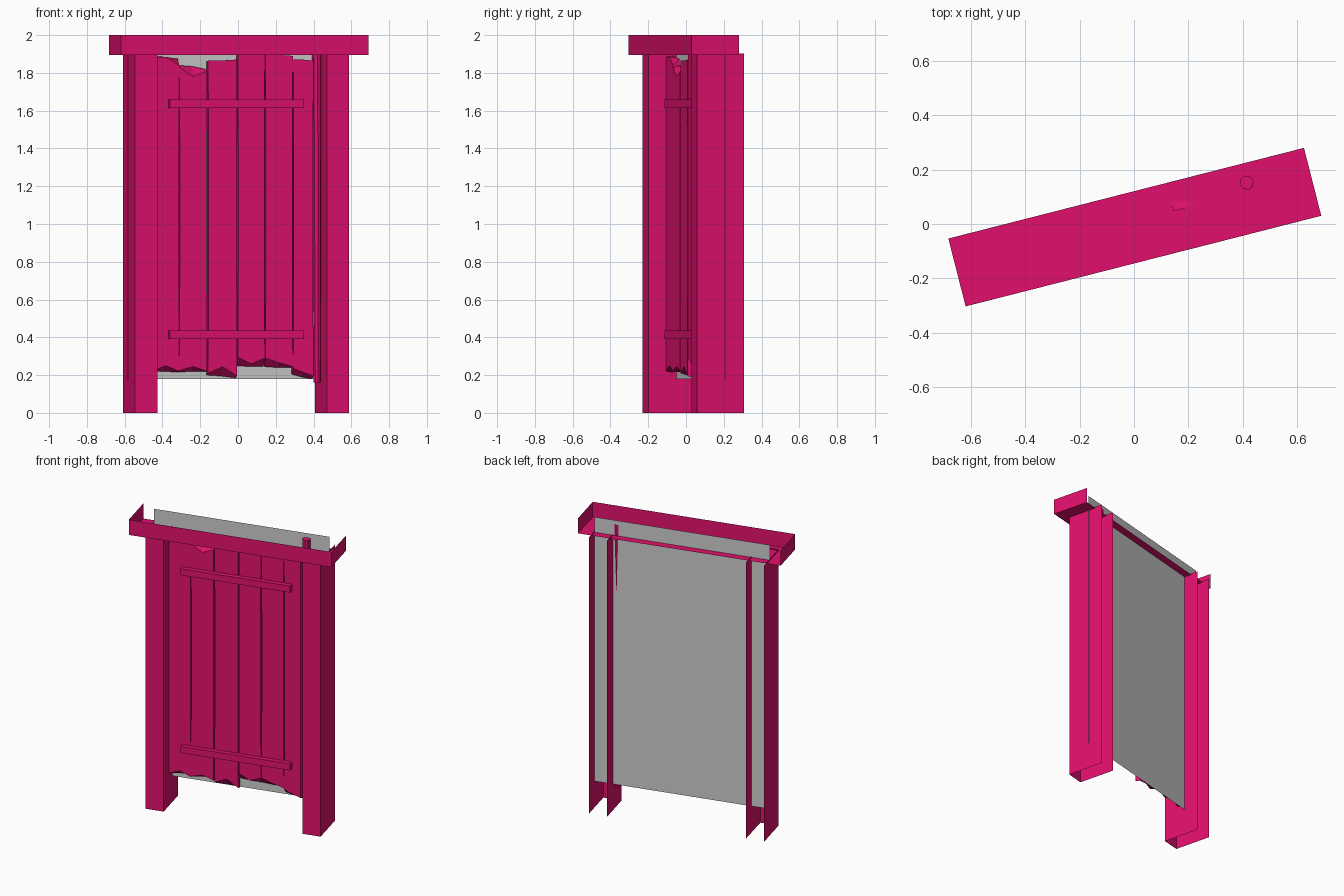
import bpy, bmesh, math
from mathutils import Matrix

if "Cube" in bpy.data.objects:
    bpy.data.objects.remove(bpy.data.objects["Cube"])

TURN = Matrix.Rotation(math.radians(14.3), 4, 'Z')   # whole door is turned about z

red = bpy.data.materials.new("crimson")
red.diffuse_color = (0.75, 0.005, 0.15, 1)
red.use_nodes = True
red.node_tree.nodes["Principled BSDF"].inputs["Base Color"].default_value = red.diffuse_color


def finish(name, bm, mat=red, fix=False):
    if fix:
        bmesh.ops.recalc_face_normals(bm, faces=bm.faces)
    me = bpy.data.meshes.new(name)
    bm.to_mesh(me)
    bm.free()
    if mat:
        me.materials.append(mat)
    ob = bpy.data.objects.new(name, me)
    ob.matrix_world = TURN
    bpy.context.collection.objects.link(ob)
    return ob


def box(name, lo, hi, drop=(), mat=red):
    """Box from two corners; drop lists the open sides."""
    bm = bmesh.new()
    v = [bm.verts.new((x, y, z)) for x in (lo[0], hi[0])
         for y in (lo[1], hi[1]) for z in (lo[2], hi[2])]
    sides = {"left": (0, 1, 3, 2), "right": (4, 6, 7, 5),
             "front": (0, 4, 5, 1), "back": (2, 3, 7, 6),
             "bottom": (0, 2, 6, 4), "top": (1, 5, 7, 3)}
    for key, idx in sides.items():
        if key not in drop:
            bm.faces.new([v[i] for i in idx])
    return finish(name, bm, mat)


def plank(name, u0, u1, low_front, low_back, top_front, top_back, waist=0.0):
    """Rough plank: three columns, jagged ends, slightly narrowed middle."""
    bm = bmesh.new()
    rings = []
    mid = (u0 + u1) / 2
    for t, w in ((0, 0), (0.35, waist), (0.7, waist), (1, 0)):
        us = (u0 + w, mid, u1 - w)
        ring = []
        for v, lows, tops, order in ((0.01, low_front, top_front, (0, 1, 2)),
                                     (0.045, low_back, top_back, (2, 1, 0))):
            for i in order:
                # inner rings are level, end rings follow the broken outline
                z = lows[i] if t == 0 else tops[i] if t == 1 else 0.2 + 1.68 * t
                ring.append(bm.verts.new((us[i], v, z)))
        rings.append(ring)
    for a, b in zip(rings, rings[1:]):
        for i in range(6):
            j = (i + 1) % 6
            bm.faces.new((a[i], a[j], b[j], b[i]))
    for r in (rings[0], rings[-1]):
        bm.faces.new((r[0], r[1], r[4], r[5]))
        bm.faces.new((r[1], r[2], r[3], r[4]))
    return finish(name, bm, fix=True)


# lintel: open on top and back
box("lintel", (-0.676, -0.141, 1.895), (0.676, 0.117, 2.0), ("top", "back"))

# posts: front and side walls only
for name, a, b in (("left_post", -0.585, -0.463), ("right_post", 0.463, 0.585)):
    box(name, (a, -0.088, 0), (b, 0.167, 1.903), ("top", "back", "bottom"))

# grey backing sheet
bm = bmesh.new()
bm.faces.new([bm.verts.new(p) for p in ((-0.587, 0.065, 0.18), (0.587, 0.065, 0.18),
                                        (0.587, 0.065, 2.0), (-0.587, 0.065, 2.0))])
finish("backing_sheet", bm, None)

# planks (back bottoms and tops run in left, middle, right order)
plank("plank_1", -0.47, -0.318, (0.22, 0.25, 0.22), (0.215, 0.22, 0.215),
      (1.885, 1.885, 1.84), (1.89, 1.885, 1.875), 0.003)
plank("plank_2", -0.318, -0.166, (0.225, 0.245, 0.22), (0.215, 0.22, 0.22),
      (1.83, 1.78, 1.81), (1.84, 1.835, 1.82), 0.003)
plank("plank_3", -0.161, -0.002, (0.21, 0.245, 0.195), (0.2, 0.195, 0.185),
      (1.865, 1.865, 1.87), (1.86, 1.865, 1.87), 0.003)
plank("plank_4", 0.002, 0.149, (0.295, 0.26, 0.29), (0.25, 0.245, 0.245),
      (1.895, 1.895, 1.895), (1.895, 1.89, 1.895), 0.002)
plank("plank_5", 0.153, 0.302, (0.29, 0.265, 0.245), (0.245, 0.24, 0.24),
      (1.91, 1.895, 1.89), (1.895, 1.89, 1.89), 0.002)
plank("plank_6", 0.304, 0.415, (0.235, 0.215, 0.195), (0.205, 0.19, 0.18),
      (1.87, 1.87, 1.865), (1.87, 1.865, 1.865), 0.003)

# cross battens
for name, z in (("lower_batten", 0.39), ("upper_batten", 1.615)):
    box(name, (-0.377, -0.022, z), (0.356, 0.02, z + 0.045))

# hinge pole, slightly leaning and tapered
bm = bmesh.new()
bmesh.ops.create_cone(bm, cap_ends=True, segments=8, radius1=0.019, radius2=0.026, depth=1.81)
for v in bm.verts:
    if v.co.z > 0:
        v.co.y += 0.015
    v.co.x += 0.44
    v.co.y += 0.03
    v.co.z += 1.065
finish("hinge_pole", bm)
